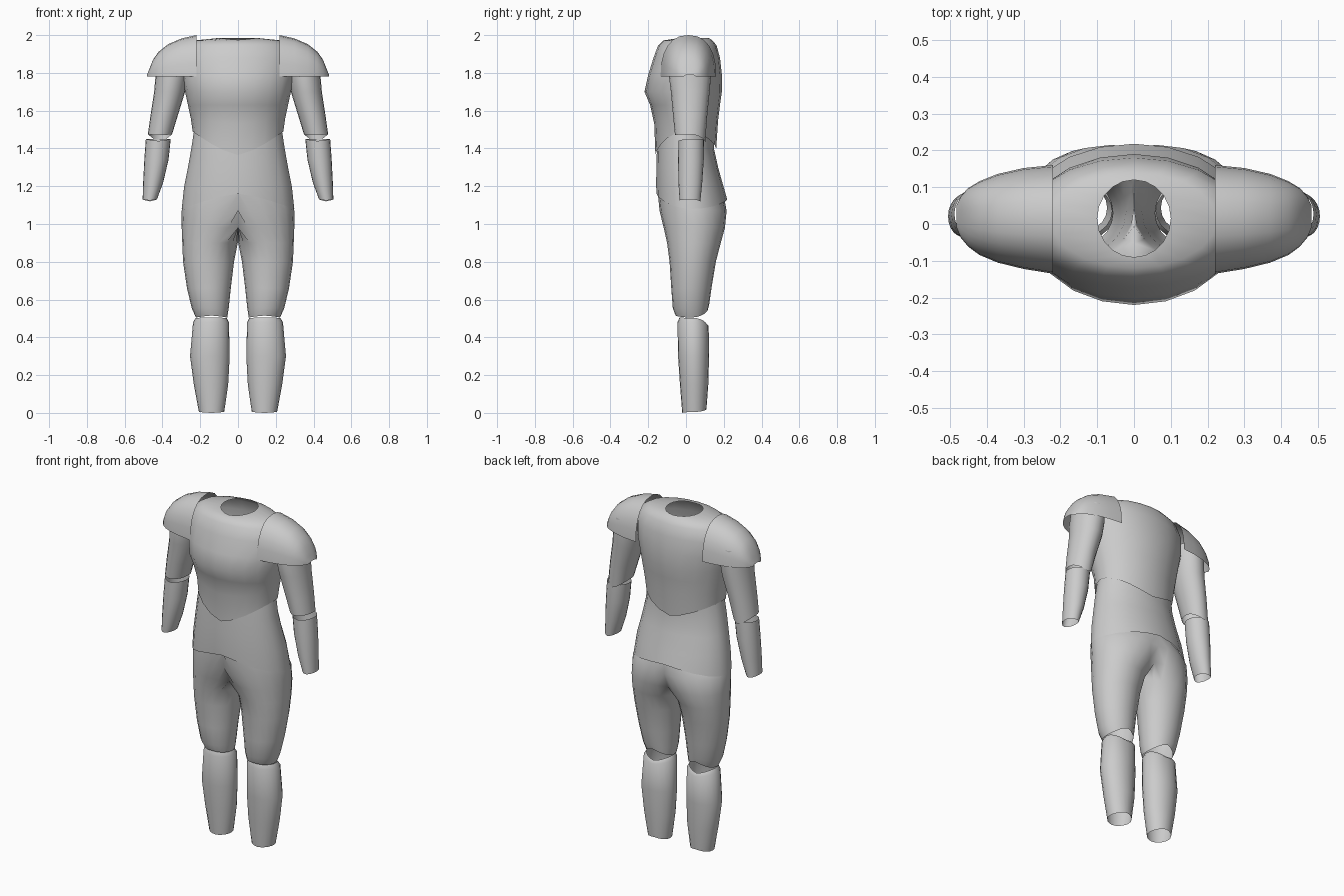
import bpy, bmesh
from math import sin, cos, pi, radians

SIDES = 20


def skin(name, rows, closed=True, mirror=False):
    """Bridge rows of points into an open shell."""
    bm = bmesh.new()
    rings = [[bm.verts.new(p) for p in row] for row in rows]
    n = len(rows[0])
    for a, b in zip(rings, rings[1:]):
        for i in range(n if closed else n - 1):
            j = (i + 1) % n
            quad = (a[i], a[j], b[j], b[i])
            # leave out the hidden wall on the centre plane
            if any(abs(v.co.x) > 1e-5 for v in quad):
                bm.faces.new(quad)
    bmesh.ops.remove_doubles(bm, verts=bm.verts, dist=1e-5)
    loose = [v for v in bm.verts if not v.link_faces]
    bmesh.ops.delete(bm, geom=loose, context='VERTS')
    bmesh.ops.recalc_face_normals(bm, faces=bm.faces)
    mesh = bpy.data.meshes.new(name)
    bm.to_mesh(mesh)
    bm.free()
    ob = bpy.data.objects.new(name, mesh)
    bpy.context.collection.objects.link(ob)
    bpy.ops.object.select_all(action='DESELECT')
    ob.select_set(True)
    bpy.context.view_layer.objects.active = ob
    bpy.ops.object.shade_smooth_by_angle(angle=radians(45))
    if mirror:
        ob.modifiers.new("mirror", 'MIRROR').merge_threshold = 1e-4
    return ob


def ring(cx, rx, front, back, zf, zs=None, zb=None, clip=False):
    """Oval section; its rim height may differ at front, sides and back."""
    zs = zf if zs is None else zs
    zb = zf if zb is None else zb
    pts = []
    for i in range(SIDES):
        a = 2 * pi * i / SIDES
        x = cx + rx * cos(a)
        y = (front + back) / 2 + (back - front) / 2 * sin(a)
        w = 1 - abs(cos(a)) ** 1.4
        z = zs + ((zb if sin(a) > 0 else zf) - zs) * w
        pts.append((max(x, 0) if clip else x, y, z))
    return pts


def tube(name, specs, mirror=True, clip=False):
    return skin(name, [ring(*s, clip=clip) for s in specs], True, mirror)


# Chest plate with neck opening and pointed lower rim
tube("chest_plate", [
    (0, .240, -.162, .160, 1.365, 1.49, 1.40),
    (0, .250, -.168, .170, 1.53, 1.56, 1.55),
    (0, .265, -.190, .180, 1.63),
    (0, .280, -.220, .190, 1.70),
    (0, .298, -.200, .190, 1.79),
    (0, .300, -.172, .180, 1.88),
    (0, .270, -.148, .162, 1.945),
    (0, .225, -.120, .140, 1.972),
    (0, .100, -.090, .120, 1.975, 1.985, 1.985)], mirror=False)

# Waist section
tube("abdomen", [
    (0, .232, -.150, .148, 1.50),
    (0, .247, -.154, .148, 1.40),
    (0, .265, -.157, .170, 1.30),
    (0, .285, -.158, .198, 1.20),
    (0, .298, -.156, .218, 1.16, 1.08, 1.13)], mirror=False)

# Hips and thighs, joined at the crotch
tube("hips_and_thighs", [
    (0, .293, -.150, .200, 1.17, 1.10, 1.15),
    (.06, .238, -.140, .215, 1.07),
    (.11, .188, -.118, .206, .98),
    (.148, .147, -.100, .184, .90),
    (.156, .135, -.087, .158, .80),
    (.154, .116, -.078, .135, .66),
    (.147, .098, -.070, .122, .555, .555, .57),
    (.140, .083, -.055, .115, .515, .505, .545)], clip=True)

# Shin guards
tube("shin_guard", [
    (.142, .082, -.034, .105, .505, .503, .475),
    (.143, .095, -.045, .120, .48, .48, .46),
    (.149, .105, -.042, .122, .30),
    (.143, .091, -.032, .118, .15),
    (.140, .067, -.020, .108, 0, .005, .018)])

# Upper arms
tube("upper_arm", [
    (.345, .085, -.080, .130, 1.87),
    (.352, .085, -.090, .132, 1.78),
    (.362, .082, -.080, .125, 1.70),
    (.392, .072, -.068, .112, 1.57),
    (.413, .064, -.058, .102, 1.47, 1.475, 1.435)])

# Forearms
tube("forearm", [
    (.422, .066, -.040, .095, 1.44, 1.45, 1.45),
    (.432, .064, -.042, .094, 1.34),
    (.449, .053, -.040, .086, 1.22),
    (.467, .038, -.034, .076, 1.125, 1.13, 1.12)])

# Shoulder caps: arches stepping outward from the chest
caps = [(.22, -.135, .160, 2.00), (.30, -.122, .152, 1.982),
        (.37, -.105, .136, 1.952), (.42, -.084, .116, 1.912),
        (.45, -.062, .098, 1.870), (.47, -.038, .076, 1.820),
        (.482, -.010, .050, 1.790)]
rows = []
for x, front, back, top in caps:
    row = []
    for i in range(13):
        a = pi * i / 12
        y = (front + back) / 2 - (back - front) / 2 * (1 if cos(a) > 0 else -1) * abs(cos(a)) ** .85
        row.append((x, y, 1.78 + (top - 1.78) * sin(a) ** .85))
    rows.append(row)
skin("shoulder_cap", rows, closed=False, mirror=True)
